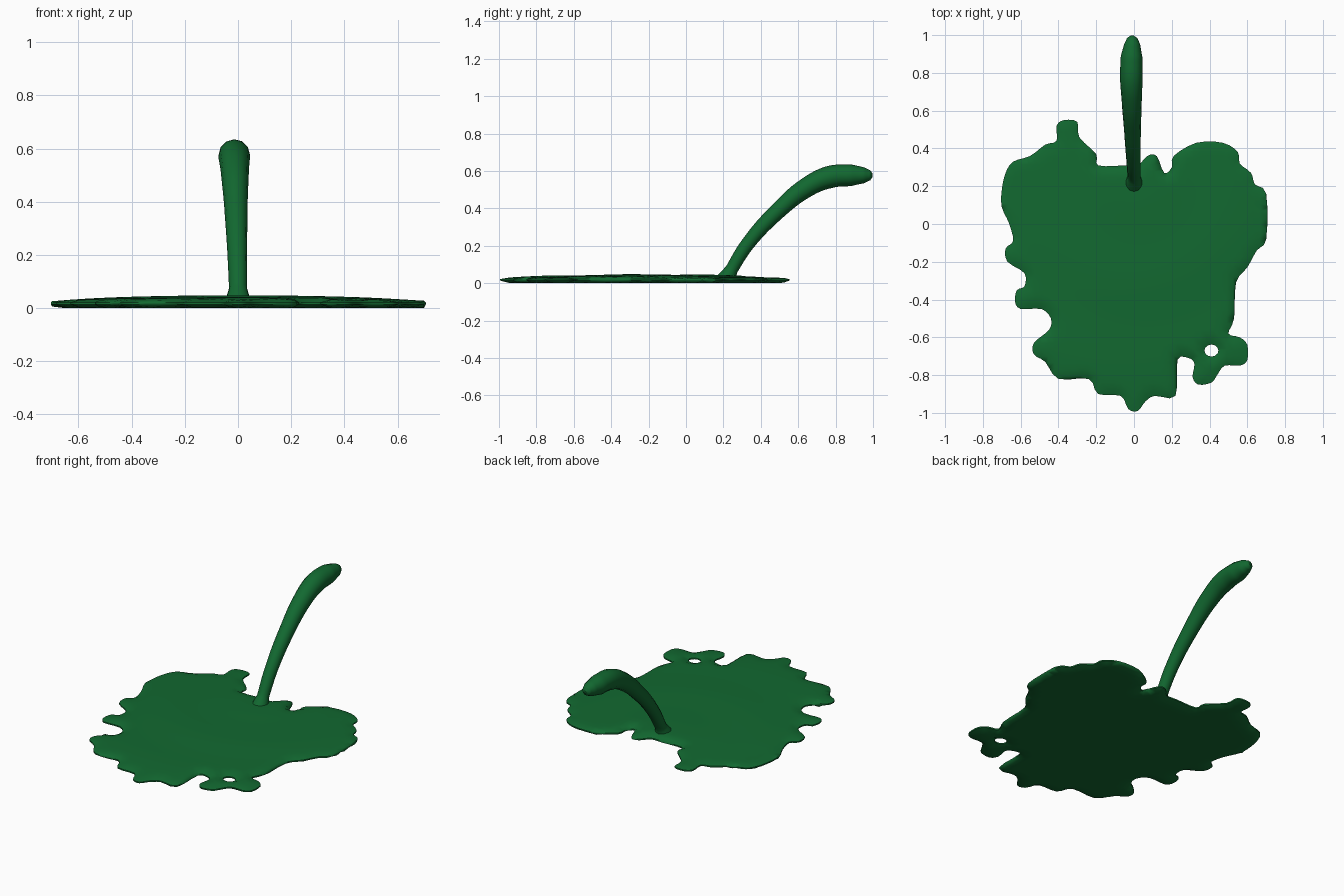
import bpy, bmesh, math
from mathutils import Vector
from mathutils.geometry import delaunay_2d_cdt

if "Cube" in bpy.data.objects:
    bpy.data.objects.remove(bpy.data.objects["Cube"])

green = bpy.data.materials.new("leaf_green")
green.diffuse_color = (0.006, 0.14, 0.03, 1)
green.use_nodes = True
green.node_tree.nodes["Principled BSDF"].inputs["Base Color"].default_value = green.diffuse_color

# Ragged leaf outline, clockwise from the stem notch, in hundredths (x, y)
RIM = [2,31, 7,36, 12,36, 16,27, 20,30, 21,36, 33,43, 47,43, 55,38, 56,32, 62,27, 64,21,
       70,16, 70,-8, 65,-14, 60,-23, 54,-31, 53,-50, 50,-58, 56,-60, 60,-64, 60,-72,
       56,-75, 48,-75, 44,-80, 41,-84, 34,-85, 31,-81, 32,-74, 29,-71, 23,-72,
       22,-91, 11,-91, 6,-94, 2,-99, -3,-98, -7,-91, -19,-90, -24,-82, -40,-82,
       -47,-73, -53,-69, -53,-63, -45,-56, -44,-50, -49,-45, -60,-45, -63,-41, -62,-35,
       -58,-33, -58,-26, -67,-20, -68,-13, -64,-9, -66,0, -70,9, -70,18, -68,27, -64,33,
       -55,36, -47,42, -41,44, -41,52, -37,55, -30,54, -29,46, -20,37, -19,31, -5,31]


def smooth_loop(pts, n=3):
    """Closed Catmull-Rom loop through the points."""
    out = []
    for i in range(len(pts)):
        a, b, c, d = (pts[(i + k) % len(pts)] for k in (-1, 0, 1, 2))
        for s in range(n):
            t = s / n
            out.append(0.5 * (2*b + (c - a)*t + (2*a - 5*b + 4*c - d)*t*t + (3*b - a - 3*c + d)*t**3))
    return out


def ring_edges(start, n):
    return [(start + i, start + (i + 1) % n) for i in range(n)]


def build_leaf():
    rim = smooth_loop([Vector((x / 100, y / 100)) for x, y in zip(RIM[::2], RIM[1::2])])
    hole = [Vector((0.41 + 0.037 * math.cos(i * math.pi / 6), -0.67 + 0.032 * math.sin(i * math.pi / 6)))
            for i in range(12)]
    border = rim + hole
    edges = ring_edges(0, len(rim)) + ring_edges(len(rim), len(hole))

    def edge_dist(p):
        return min((p - q).length for q in border)

    def inside(p):
        hit = False
        for i, j in edges:
            a, b = border[i], border[j]
            if (a.y > p.y) != (b.y > p.y) and p.x < a.x + (p.y - a.y) * (b.x - a.x) / (b.y - a.y):
                hit = not hit
        return hit

    grid = [Vector((i * 0.035, j * 0.035)) for i in range(-20, 21) for j in range(-29, 17)]
    grid = [p for p in grid if inside(p) and edge_dist(p) > 0.014]
    result = delaunay_2d_cdt(border + grid, edges, [], 0, 1e-5)
    co, faces = result[0], result[2]
    tris = [tuple(f) for f in faces
            if len(f) == 3 and inside((Vector(co[f[0]]) + Vector(co[f[1]]) + Vector(co[f[2]])) / 3)]

    # Thin lens section: rounded rim, gently domed and rippled top, flat underside
    bm = bmesh.new()
    top, bottom = {}, {}
    for i in {v for t in tris for v in t}:
        p = Vector(co[i])
        k = math.sqrt(min(1, edge_dist(p) / 0.05))
        r2 = (p.x / 0.7) ** 2 + ((p.y + 0.2) / 0.8) ** 2
        dome = 0.017 * max(0, 1 - r2)
        ripple = 0.0015 * math.sin(14 * math.hypot(p.x, p.y - 0.25))
        top[i] = bm.verts.new((p.x, p.y, 0.022 + k * (0.008 + dome + ripple)))
        bottom[i] = bm.verts.new((p.x, p.y, 0.014 - k * 0.014))
    for a, b, c in tris:
        bm.faces.new((top[a], top[b], top[c]))
        bm.faces.new((bottom[c], bottom[b], bottom[a]))
    # Close the rim and the hole between both skins
    used = {(t[i], t[(i + 1) % 3]) for t in tris for i in range(3)}
    for a, b in used:
        if (b, a) not in used:
            bm.faces.new((top[b], top[a], bottom[a], bottom[b]))
    bmesh.ops.recalc_face_normals(bm, faces=bm.faces[:])
    me = bpy.data.meshes.new("leaf_blade")
    bm.to_mesh(me)
    bm.free()
    ob = bpy.data.objects.new("leaf_blade", me)
    bpy.context.collection.objects.link(ob)
    return ob


def build_stem():
    # (x, y, z, radius) along the bent stalk
    path = [(0, 0.215, 0.02, 0.05), (0, 0.245, 0.075, 0.034), (-0.003, 0.33, 0.21, 0.037),
            (-0.008, 0.49, 0.385, 0.044), (-0.012, 0.65, 0.515, 0.053),
            (-0.014, 0.77, 0.568, 0.06), (-0.013, 0.88, 0.577, 0.058),
            (-0.01, 0.95, 0.577, 0.043), (-0.01, 0.985, 0.577, 0.027), (-0.01, 0.998, 0.577, 0.008)]
    cu = bpy.data.curves.new("stem", 'CURVE')
    cu.dimensions = '3D'
    cu.bevel_depth = 1
    cu.bevel_resolution = 4
    cu.use_fill_caps = True
    cu.resolution_u = 6
    sp = cu.splines.new('BEZIER')
    sp.bezier_points.add(len(path) - 1)
    for bp, (x, y, z, r) in zip(sp.bezier_points, path):
        bp.co = (x, y, z)
        bp.radius = r
        bp.handle_left_type = bp.handle_right_type = 'AUTO'
    ob = bpy.data.objects.new("stem", cu)
    bpy.context.collection.objects.link(ob)
    bpy.context.view_layer.objects.active = ob
    ob.select_set(True)
    bpy.ops.object.convert(target='MESH')
    ob = bpy.context.view_layer.objects.active
    for v in ob.data.vertices:          # keep the foot inside the blade
        v.co.z = max(v.co.z, 0.01)
    return ob


for part in (build_leaf(), build_stem()):
    part.data.materials.clear()
    part.data.materials.append(green)
    bpy.ops.object.select_all(action='DESELECT')
    part.select_set(True)
    bpy.context.view_layer.objects.active = part
    bpy.ops.object.shade_smooth_by_angle(angle=math.radians(60))
